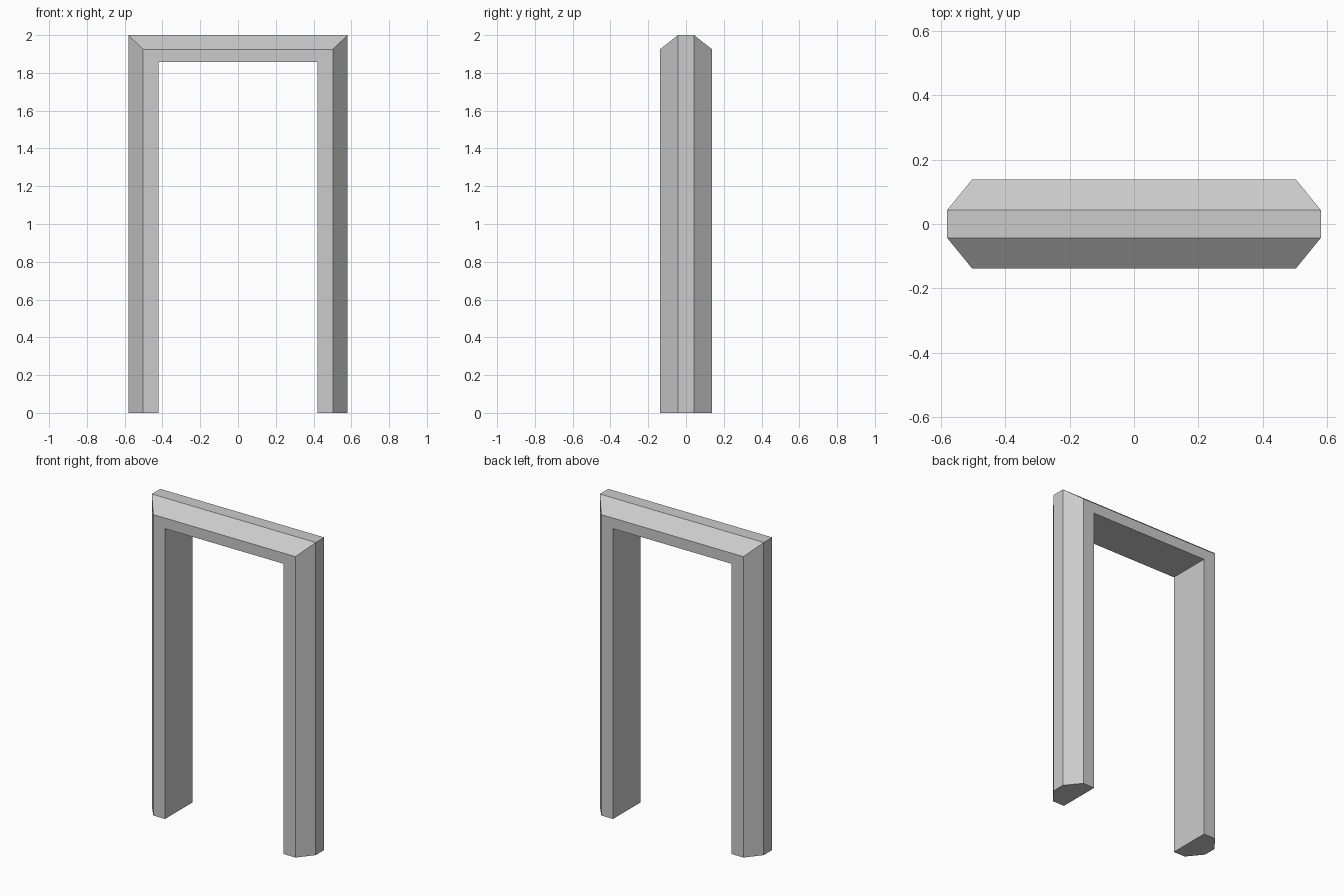
import bpy
import bmesh

cube = bpy.data.objects.get("Cube")
if cube:
    bpy.data.objects.remove(cube, do_unlink=True)

# Plain grey material
grey = bpy.data.materials.new("light_grey")
grey.use_nodes = True
colour = (0.6, 0.6, 0.6, 1.0)
grey.diffuse_color = colour
grey.node_tree.nodes["Principled BSDF"].inputs["Base Color"].default_value = colour

# Half cross-section of the frame: half width, height, depth
half = [(0.42, 1.857, 0.1375), (0.503, 1.925, 0.1375), (0.58, 2.0, 0.043)]
profile = [(x, z, -y) for x, z, y in half] + [(x, z, y) for x, z, y in reversed(half)]

# Sweep the section up one post, across the lintel and down the other
bm = bmesh.new()
stations = [(-1, 0), (-1, 1), (1, 1), (1, 0)]
rings = [[bm.verts.new((side * x, y, up * z)) for x, z, y in profile]
         for side, up in stations]
count = len(profile)
for a, b in zip(rings, rings[1:]):
    for i in range(count):
        j = (i + 1) % count
        bm.faces.new((a[i], a[j], b[j], b[i]))

# Feet of the posts
bm.faces.new(rings[0])
bm.faces.new(rings[-1])
bmesh.ops.recalc_face_normals(bm, faces=bm.faces)

mesh = bpy.data.meshes.new("door_frame")
bm.to_mesh(mesh)
bm.free()
mesh.materials.append(grey)
frame = bpy.data.objects.new("door_frame", mesh)
bpy.context.collection.objects.link(frame)
